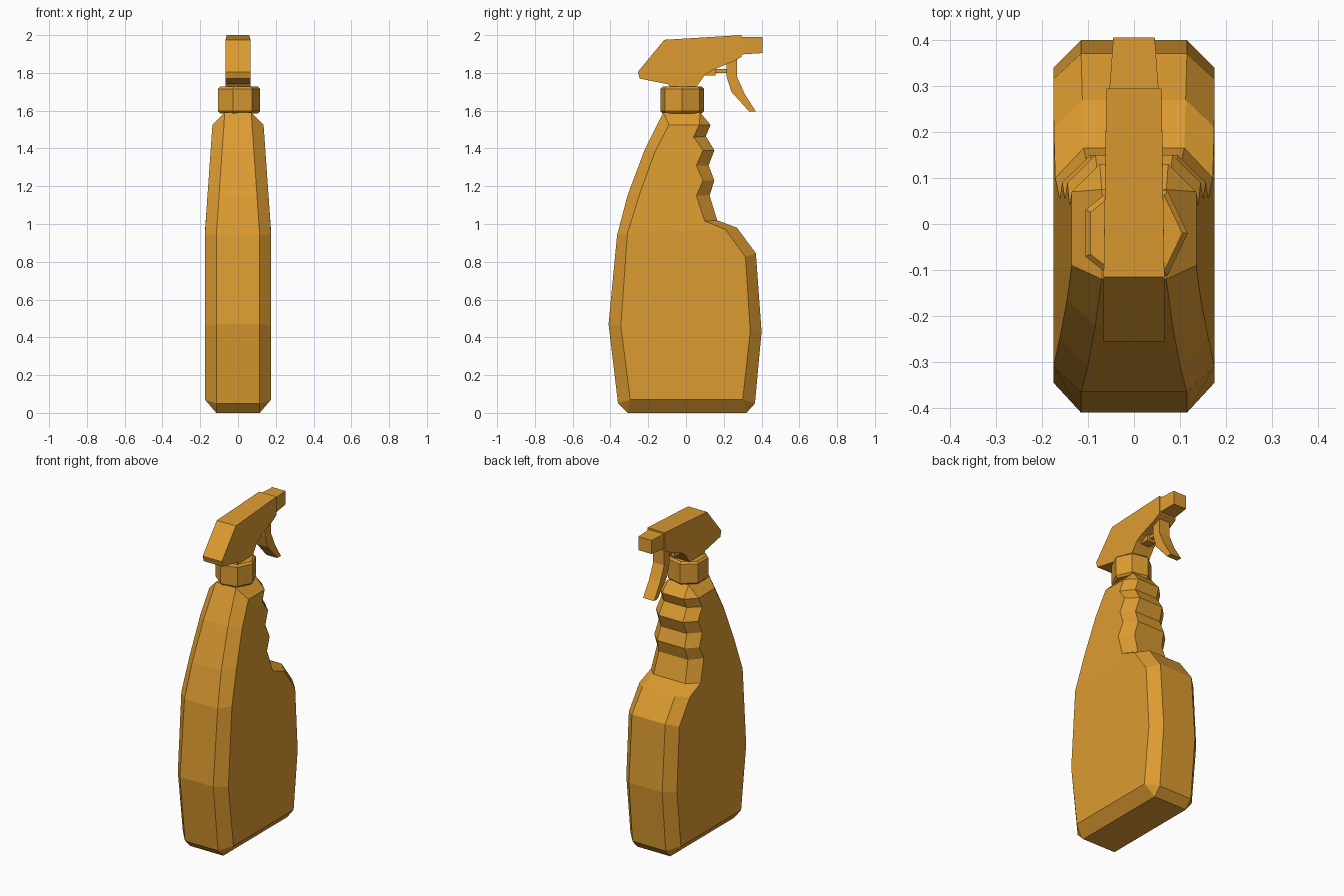
import bpy, bmesh, math

cube = bpy.data.objects.get("Cube")
if cube:
    bpy.data.objects.remove(cube, do_unlink=True)

AMBER = (0.72, 0.33, 0.03, 1)
mat = bpy.data.materials.new("amber_plastic")
mat.use_nodes = True
mat.diffuse_color = AMBER
mat.node_tree.nodes["Principled BSDF"].inputs["Base Color"].default_value = AMBER


def finish(name, bm):
    bmesh.ops.recalc_face_normals(bm, faces=bm.faces)
    mesh = bpy.data.meshes.new(name)
    bm.to_mesh(mesh)
    bm.free()
    mesh.materials.append(mat)
    obj = bpy.data.objects.new(name, mesh)
    bpy.context.collection.objects.link(obj)
    return obj


def side_extrude(name, profile, width):
    """Extrude a (y, z) outline across x; width(y) gives the half width."""
    bm = bmesh.new()
    sides = [[bm.verts.new((s * width(y), y, z)) for y, z in profile] for s in (1, -1)]
    for loop in sides:
        bm.faces.new(loop)
    n = len(profile)
    for i in range(n):
        j = (i + 1) % n
        bm.faces.new((sides[0][i], sides[0][j], sides[1][j], sides[1][i]))
    return finish(name, bm)


def blend(z, z0, z1, a, b):
    t = min(max((z - z0) / (z1 - z0), 0), 1)
    return a + (b - a) * t


# Bottle: outer outline, and the inset outline of the side panels
front_outer = [(-.36, .05), (-.41, .47), (-.365, .94), (-.31, 1.15), (-.22, 1.39), (-.12, 1.59)]
front_inner = [(-.295, .07), (-.345, .46), (-.31, .95), (-.245, 1.16), (-.165, 1.38), (-.09, 1.525)]
back_outer = [(.075, 1.59), (.13, 1.525), (.105, 1.465), (.15, 1.39), (.12, 1.31), (.15, 1.23),
              (.125, 1.15), (.165, 1.02), (.27, .98), (.37, .845), (.40, .43), (.365, .05)]
back_inner = [(.07, 1.525), (.07, 1.525), (.04, 1.46), (.09, 1.39), (.055, 1.31), (.09, 1.23),
              (.055, 1.15), (.10, 1.015), (.21, .97), (.315, .825), (.34, .43), (.30, .07)]
outer = front_outer + back_outer + [(.32, 0), (-.31, 0)]
inner = front_inner + back_inner + [back_inner[-1], front_inner[0]]

bm = bmesh.new()
strips = []
for s in (1, -1):
    rim = [bm.verts.new((s * blend(z, .94, 1.59, .115, .07), y, z)) for y, z in outer]
    shared = {p: bm.verts.new((s * blend(p[1], .96, 1.53, .175, .135), *p)) for p in inner}
    panel = [shared[p] for p in inner]
    for i in range(len(outer)):
        j = (i + 1) % len(outer)
        quad = dict.fromkeys((rim[i], rim[j], panel[j], panel[i]))
        bm.faces.new(list(quad))
    # Side panel folds where the bottle starts to taper
    ring = list(shared.values())
    fold_a, fold_b = ring.index(shared[(-.31, .95)]), ring.index(shared[(.21, .97)])
    bm.faces.new(ring[fold_a:fold_b + 1])
    bm.faces.new(ring[fold_b:] + ring[:fold_a + 1])
    strips.append(rim)
for i in range(len(outer)):
    j = (i + 1) % len(outer)
    bm.faces.new((strips[0][i], strips[0][j], strips[1][j], strips[1][i]))
finish("bottle", bm)

# Seven-sided screw collar with narrow bevelled rims
bm = bmesh.new()
rings = []
for r, z in ((.105, 1.585), (.117, 1.597), (.117, 1.716), (.105, 1.728)):
    angles = [math.tau * k / 7 for k in range(7)]
    rings.append([bm.verts.new((r * math.cos(a), r * math.sin(a) - .02, z)) for a in angles])
for low, high in zip(rings, rings[1:]):
    for k in range(7):
        m = (k + 1) % 7
        bm.faces.new((low[k], low[m], high[m], high[k]))
bm.faces.new(rings[0])
bm.faces.new(rings[-1])
finish("collar", bm)

# Spray head, narrowing toward the nozzle
side_extrude("spray_head",
             [(-.255, 1.805), (-.115, 1.975), (.295, 2.0), (.295, 1.885), (.25, 1.86),
              (.14, 1.815), (.10, 1.79), (.055, 1.725), (-.085, 1.725), (-.095, 1.74), (-.245, 1.77)],
             lambda y: blend(y, -.1, .295, .066, .06))
side_extrude("nozzle", [(.285, 1.99), (.405, 1.99), (.405, 1.905), (.285, 1.897)],
             lambda y: blend(y, .3, .405, .054, .045))

# Trigger and its plunger
side_extrude("trigger",
             [(.215, 1.87), (.27, 1.88), (.27, 1.78), (.31, 1.69), (.37, 1.595),
              (.335, 1.595), (.24, 1.70), (.215, 1.78)], lambda y: .038)
side_extrude("plunger_housing", [(.08, 1.785), (.155, 1.785), (.155, 1.83), (.08, 1.83)], lambda y: .03)
side_extrude("plunger_rod", [(.15, 1.80), (.225, 1.80), (.225, 1.82), (.15, 1.82)], lambda y: .012)
